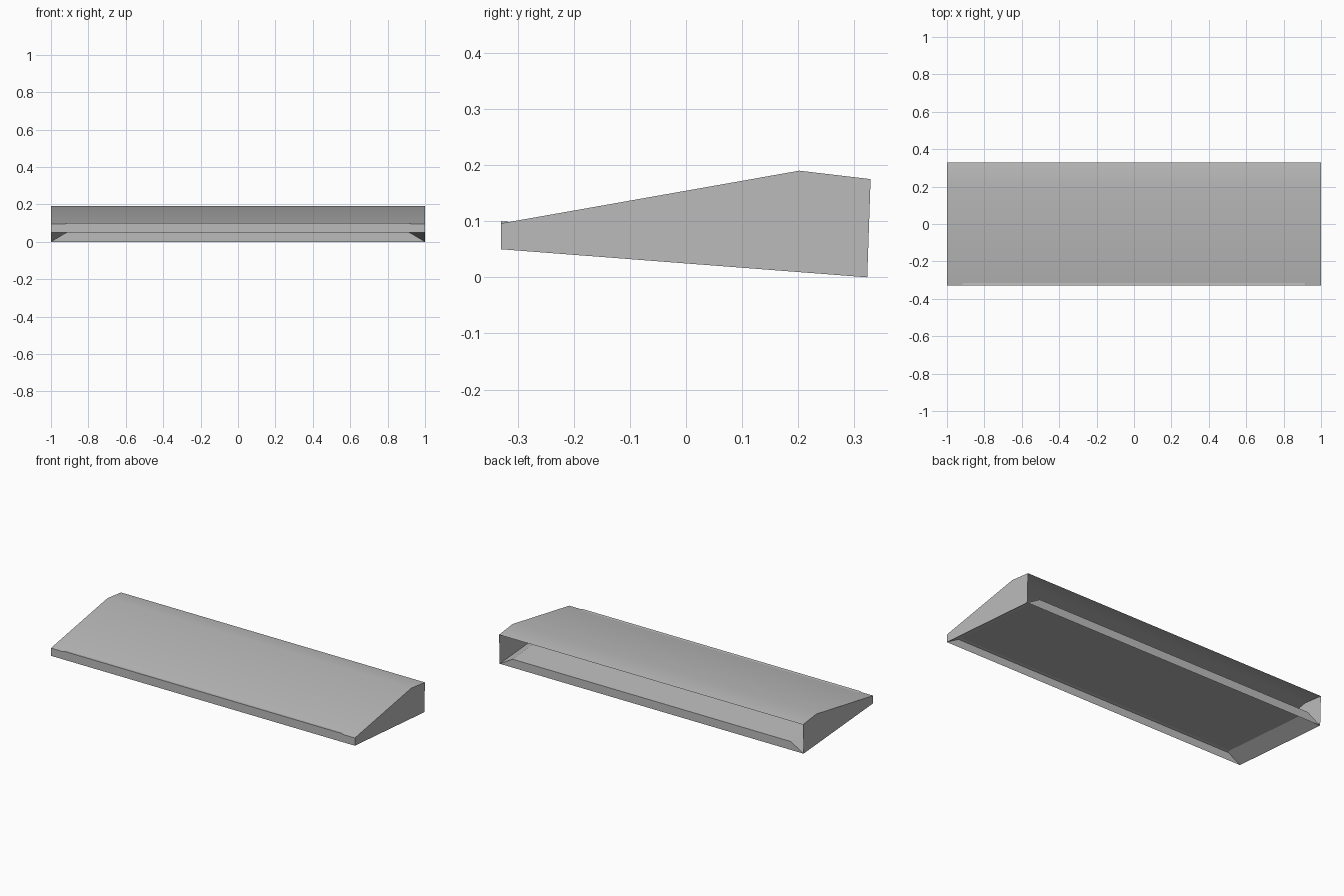
import bpy, bmesh, math

cube = bpy.data.objects.get("Cube")
if cube:
    bpy.data.objects.remove(cube, do_unlink=True)

grey = bpy.data.materials.new("plain_grey")
grey.use_nodes = True
colour = (0.5, 0.5, 0.5, 1)
grey.diffuse_color = colour
grey.node_tree.nodes["Principled BSDF"].inputs["Base Color"].default_value = colour

# Side profile (y, z): bottom back, bottom front, top front, ridge, top back
PROFILE = [(0.323, 0), (-0.33, 0.05), (-0.33, 0.096), (0.202, 0.19), (0.329, 0.175)]

bm = bmesh.new()
left, right = [[bm.verts.new((x, y, z)) for y, z in PROFILE] for x in (1, -1)]

# End walls, front wall and the two roof slopes; the back stays open
bm.faces.new(left)
bm.faces.new(right[::-1])
for i in range(1, 4):
    bm.faces.new((left[i], right[i], right[i + 1], left[i + 1]))

# Underside pushed up into a shallow recess with sloping borders
under = bm.faces.new((left[0], right[0], right[1], left[1]))
bmesh.ops.inset_individual(bm, faces=[under], thickness=0.05)
for v in under.verts:
    v.co.x = math.copysign(0.915, v.co.x)
    v.co.z += 0.05

bmesh.ops.recalc_face_normals(bm, faces=bm.faces)
mesh = bpy.data.meshes.new("wedge_cover")
bm.to_mesh(mesh)
bm.free()
mesh.materials.append(grey)
cover = bpy.data.objects.new("wedge_cover", mesh)
bpy.context.collection.objects.link(cover)

# Soften only the roof ridge
bpy.context.view_layer.objects.active = cover
cover.select_set(True)
bpy.ops.object.shade_smooth_by_angle(angle=math.radians(25))
